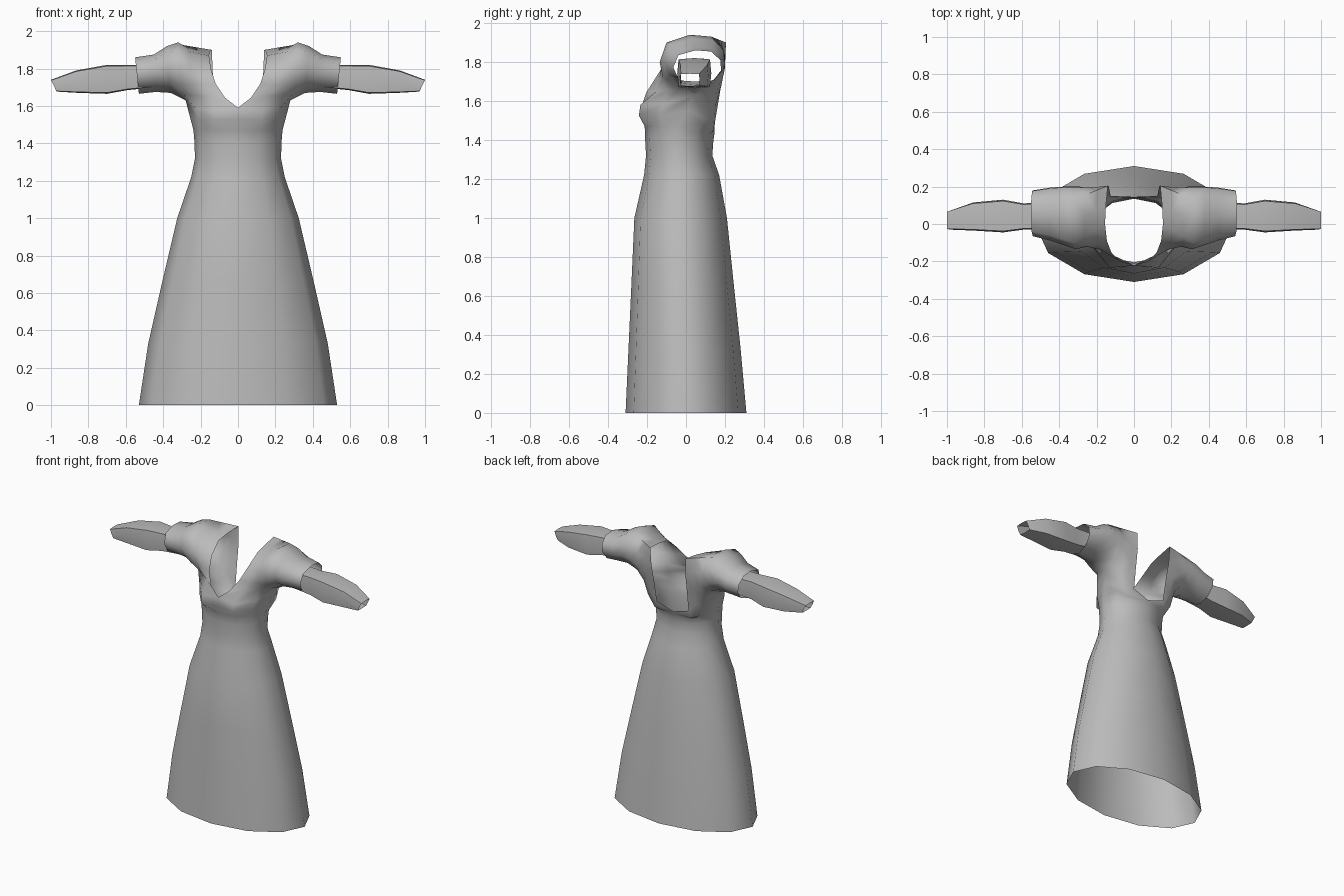
import bpy, bmesh, math
from mathutils import Vector

cube = bpy.data.objects.get("Cube")
if cube:
    bpy.data.objects.remove(cube)

cloth = bpy.data.materials.new("grey cloth")
cloth.use_nodes = True
GREY = (0.5, 0.5, 0.5, 1)
cloth.diffuse_color = GREY
cloth.node_tree.nodes["Principled BSDF"].inputs["Base Color"].default_value = GREY


def loft(bm, rows, closed=False):
    """Skin a list of point rows with quads."""
    grid = [[bm.verts.new(p) for p in row] for row in rows]
    for a, b in zip(grid, grid[1:]):
        n = len(a)
        for i in range(n if closed else n - 1):
            k = (i + 1) % n
            bm.faces.new((a[i], a[k], b[k], b[i]))


def finish(bm, name):
    """Weld, mirror to the other side and shade smooth."""
    bmesh.ops.remove_doubles(bm, verts=bm.verts, dist=0.0005)
    bmesh.ops.recalc_face_normals(bm, faces=bm.faces)
    mesh = bpy.data.meshes.new(name)
    bm.to_mesh(mesh)
    bm.free()
    mesh.materials.append(cloth)
    obj = bpy.data.objects.new(name, mesh)
    bpy.context.collection.objects.link(obj)
    mirror = obj.modifiers.new("mirror", 'MIRROR')
    mirror.use_clip = True
    bpy.ops.object.select_all(action='DESELECT')
    obj.select_set(True)
    bpy.context.view_layer.objects.active = obj
    bpy.ops.object.shade_smooth_by_angle(angle=math.radians(65))
    return obj


def half_ring(z, width, front, back, drop=0.0):
    """Half of a twelve-sided ring, from centre front to centre back."""
    row = []
    mid, depth = (front + back) / 2, (back - front) / 2
    for i in range(7):
        a = math.pi * i / 6
        x = width * math.sin(a) if 0 < i < 6 else 0
        row.append(Vector((x, mid - depth * math.cos(a), z - drop * max(0, -math.cos(a)))))
    return row


def bust(p):
    """Push the chest forward."""
    if p.y > -0.03:
        return p
    w = math.exp(-((p.x - 0.13) / 0.08) ** 2 - ((p.z - 1.55) / 0.07) ** 2)
    return p + Vector((0, -0.035 * w, 0))


# Neckline, from the front point over the shoulder to the low back
neck = [Vector(p) for p in (
    (0, -.22, 1.59), (.07, -.2, 1.645), (.12, -.155, 1.72), (.145, -.09, 1.8),
    (.155, 0, 1.87), (.15, .1, 1.89), (.14, .205, 1.9), (.135, .2, 1.78),
    (.13, .175, 1.65), (.125, .15, 1.5), (0, .145, 1.46))]
# Armhole, from the underarm round the front and back to the underarm
arm = [Vector(p) for p in (
    (.28, .04, 1.63), (.29, -.04, 1.66), (.3, -.1, 1.71), (.31, -.135, 1.8),
    (.32, -.1, 1.9), (.32, .02, 1.94), (.32, .13, 1.93), (.31, .195, 1.86),
    (.3, .2, 1.77), (.29, .14, 1.68), (.28, .04, 1.63))]

# Shoulder sections between neckline and armhole
sections = []
for t, low_front, low_back in (
        (0, neck[0], neck[-1]),
        (.33, Vector((.13, -.205, 1.58)), Vector((.15, .14, 1.45))),
        (.67, Vector((.225, -.11, 1.585)), Vector((.225, .11, 1.51))),
        (1, arm[0], arm[0])):
    row = [a.lerp(b, t) for a, b in zip(neck, arm)]
    if 0 < t < 1:
        row[5].z -= 0.015
    row[0], row[-1] = low_front, low_back
    sections.append([bust(p) for p in row])

# Body rings from the hem to just under the bust
body = [half_ring(*r) for r in (
    (0, .53, -.31, .31), (.33, .48, -.295, .28), (.66, .405, -.28, .245),
    (1, .325, -.265, .21), (1.22, .25, -.215, .17), (1.32, .23, -.205, .135),
    (1.41, .233, -.21, .14, .02), (1.47, .238, -.212, .145, .045))]
top = [s[0] for s in sections] + [s[-1] for s in reversed(sections[:-1])]
middle = [bust(a.lerp(b, .5)) for a, b in zip(body[-1], top)]


def fit(ring, x, tilt, y0, y1, z0, z1):
    """Refit the armhole outline to a new box along the sleeve."""
    out = []
    for p in ring:
        v = (p.z - 1.63) / .31
        out.append(Vector((x + tilt * v, y0 + (y1 - y0) * (p.y + .135) / .335,
                           z0 + (z1 - z0) * v)))
    return out


bm = bmesh.new()
loft(bm, body + [middle, top])
loft(bm, sections)
# Puffed upper sleeve
loft(bm, [arm, fit(arm, .36, .02, -.115, .2, 1.67, 1.92),
          fit(arm, .44, .01, -.09, .195, 1.675, 1.875),
          fit(arm, .53, .02, -.065, .18, 1.665, 1.86)])
finish(bm, "dress")


def box_ring(x, tilt, y0, y1, z0, z1):
    """Eight-point soft square ring across the sleeve."""
    row = []
    for i in range(8):
        a = math.pi * i / 4
        r = 1.3 if i % 2 else 1
        u, v = r * math.cos(a), r * math.sin(a)
        row.append(Vector((x + tilt * v, (y0 + y1) / 2 + u * (y1 - y0) / 2,
                           (z0 + z1) / 2 + v * (z1 - z0) / 2)))
    return row


# Narrow lower sleeve
bm = bmesh.new()
loft(bm, [box_ring(*r) for r in (
    (.44, 0, -.03, .12, 1.7, 1.82), (.59, 0, -.03, .11, 1.685, 1.82),
    (.7, 0, -.045, .13, 1.665, 1.82), (.86, .005, -.035, .115, 1.67, 1.79),
    (.985, .015, -.03, .07, 1.677, 1.74))], closed=True)
finish(bm, "lower_sleeves")
